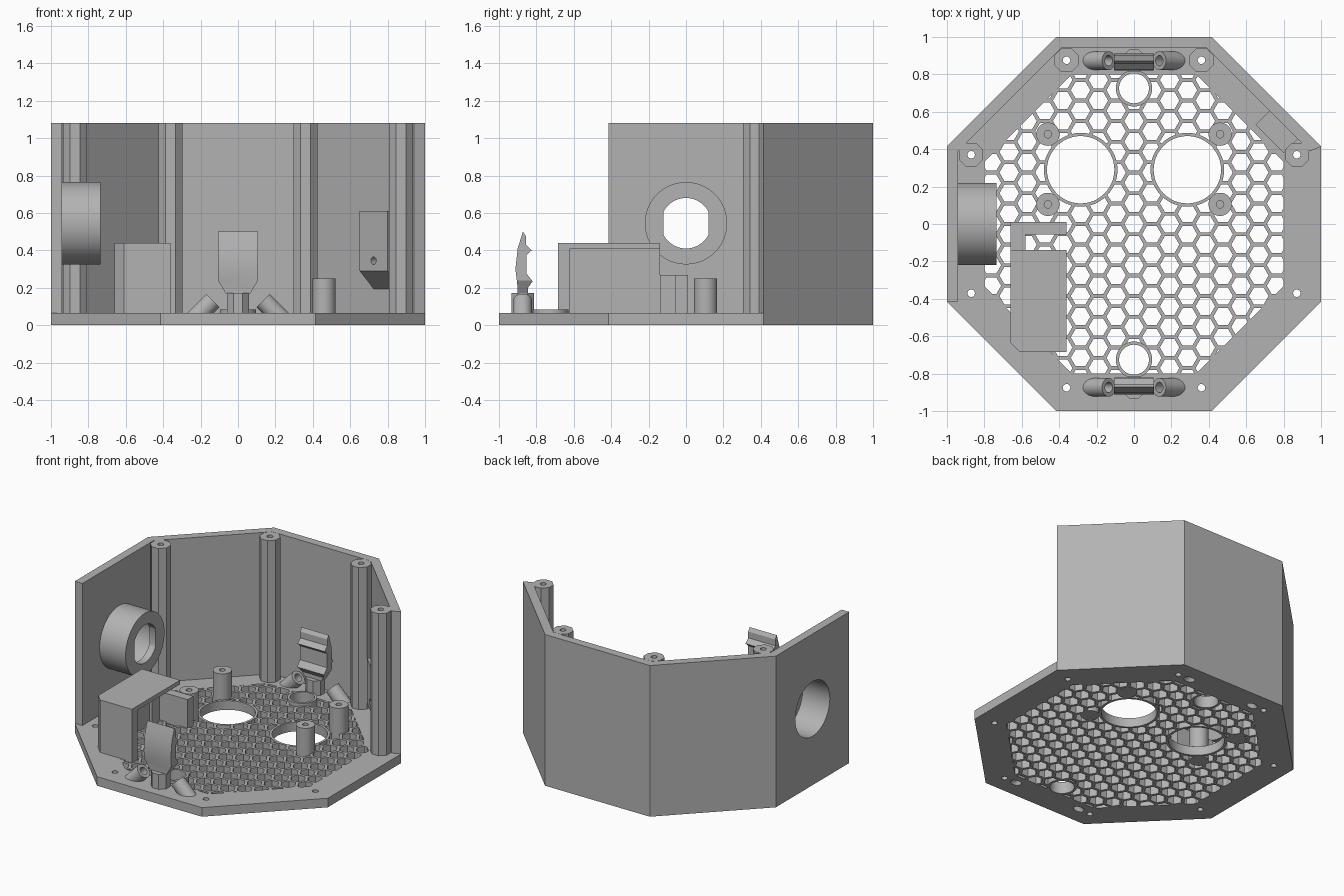
import bpy, bmesh
from math import cos, sin, pi, tan
from mathutils import Matrix, Vector

cube = bpy.data.objects.get("Cube")
if cube:
    bpy.data.objects.remove(cube, do_unlink=True)

grey = bpy.data.materials.new("mid grey plastic")
grey.use_nodes = True
grey.diffuse_color = (0.45, 0.45, 0.45, 1)
grey.node_tree.nodes["Principled BSDF"].inputs["Base Color"].default_value = (0.45, 0.45, 0.45, 1)

FLOOR, TOP = 0.065, 1.08
PLACE = {"z": lambda a, b, h: (a, b, h),
         "x": lambda a, b, h: (h, a, b),
         "y": lambda a, b, h: (a, h, b)}


def prism(name, pts, lo, hi, axis="z", matrix=None):
    """Extrude a 2D outline along an axis."""
    bm = bmesh.new()
    f = PLACE[axis]
    low = [bm.verts.new(f(a, b, lo)) for a, b in pts]
    high = [bm.verts.new(f(a, b, hi)) for a, b in pts]
    bm.faces.new(low)
    bm.faces.new(high)
    n = len(pts)
    for i in range(n):
        j = (i + 1) % n
        bm.faces.new((low[i], low[j], high[j], high[i]))
    if matrix:
        bm.transform(matrix)
    bmesh.ops.recalc_face_normals(bm, faces=bm.faces)
    me = bpy.data.meshes.new(name)
    bm.to_mesh(me)
    bm.free()
    me.materials.append(grey)
    ob = bpy.data.objects.new(name, me)
    bpy.context.collection.objects.link(ob)
    return ob


def ring(r, n=48, c=(0, 0), start=0.0):
    return [(c[0] + r * cos(start + 2 * pi * i / n), c[1] + r * sin(start + 2 * pi * i / n))
            for i in range(n)]


def octagon(apothem, c=(0, 0)):
    return ring(apothem / cos(pi / 8), 8, c, pi / 8)


def rect(a0, b0, a1, b1):
    return [(a0, b0), (a1, b0), (a1, b1), (a0, b1)]


def combine(ob, other, op="DIFFERENCE", keep=False):
    """Apply a boolean and discard the cutter."""
    mod = ob.modifiers.new("cut", "BOOLEAN")
    mod.object, mod.operation, mod.solver = other, op, "EXACT"
    bpy.context.view_layer.update()
    dg = bpy.context.evaluated_depsgraph_get()
    me = bpy.data.meshes.new_from_object(ob.evaluated_get(dg))
    ob.modifiers.clear()
    ob.data = me
    if not keep:
        bpy.data.objects.remove(other, do_unlink=True)
    return ob


# Honeycomb cutter: flat-topped cells kept inside an octagon, clear of solid features
big = [(-0.285, 0.29), (0.285, 0.29)]
small = [(0, 0.725), (0, -0.725)]
standoffs = [(sx * 0.46, y) for sx in (-1, 1) for y in (0.48, 0.105)]
pitch = 0.11
step = pitch * cos(pi / 6)
bm = bmesh.new()
for i in range(-9, 10):
    for j in range(-9, 10):
        c = Vector((i * step, (j + 0.5 * (i % 2)) * pitch))
        if c.length > 0.95:
            continue
        bmesh.ops.create_cone(bm, cap_ends=True, segments=6, radius1=0.052, radius2=0.052, depth=0.4,
                              matrix=Matrix.Translation((c.x, c.y, 0)) @ Matrix.Rotation(pi / 6, 4, "Z"))
# Turn cells so that two sides lie along x
for v in bm.verts:
    i = round(v.co.x / step)
test = min(bm.verts, key=lambda v: v.co.xy.length)
angle = (pi / 6) if abs(test.co.x) < 0.01 else 0
if angle:
    seen = list(bm.verts)
    for k in range(0, len(seen), 12):
        cell = seen[k:k + 12]
        mid = sum((v.co for v in cell), Vector()) / 12
        bmesh.ops.rotate(bm, verts=cell, cent=mid, matrix=Matrix.Rotation(angle, 3, "Z"))
me = bpy.data.meshes.new("honeycomb_cutter")
bm.to_mesh(me)
bm.free()
cells = bpy.data.objects.new("honeycomb_cutter", me)
bpy.context.collection.objects.link(cells)
combine(cells, prism("bound", octagon(0.8), -0.1, 0.15), "INTERSECT")
for spots, r in ((big, 0.197), (small, 0.097), (standoffs, 0.062)):
    for c in spots:
        combine(cells, prism("keep", ring(r, c=c), -0.5, 0.5))

# Floor plate with vents, round openings and screw holes
floor = prism("floor_plate", octagon(1), 0, FLOOR)
combine(floor, cells)
for c in big:
    combine(floor, prism("cut", ring(0.18, c=c), -1, 1))
for c in small:
    combine(floor, prism("cut", ring(0.08, c=c), -1, 1))
    rim = prism("small_hole_rim", ring(0.097, c=c), FLOOR, FLOOR + 0.02)
    combine(rim, prism("cut", ring(0.08, c=c), -1, 1))
screws = [(sx * a, sy * b) for sx in (-1, 1) for sy in (-1, 1) for a, b in ((0.36, 0.875), (0.87, 0.37))]
for c in screws:
    combine(floor, prism("cut", ring(0.02, 16, c), -1, 1))

# Enclosing wall on four sides, open at the front
ho, inn = tan(pi / 8), 0.94
hi_ = inn * ho
wall = prism("wall", [(-1, -ho), (-1, ho), (-ho, 1), (ho, 1), (1, ho), (inn, hi_),
                      (hi_, inn), (-hi_, inn), (-inn, hi_), (-inn, -ho)], FLOOR, TOP)
SZ = 0.545
combine(wall, prism("cut", ring(0.195, 64, (0, SZ)), -2, -0.8, "x"))

# Socket cup with a flat-sided hole
cup = prism("socket_cup", ring(0.22, 64, (0, SZ)), -0.95, -0.735, "x")
combine(cup, prism("cut", ring(0.195, 64, (0, SZ)), -2, -0.785, "x"))
chord = 0.12
half = (0.135 ** 2 - chord ** 2) ** 0.5
slot = prism("cut", ring(0.135, 64, (0, SZ)), -0.9, -0.6, "x")
combine(slot, prism("sides", rect(-chord, 0, chord, 2), -1, 0, "x"), "INTERSECT")
combine(cup, slot)

# Screw posts along the wall
for c in screws:
    if c[1] > 0:
        post = prism("screw_post", octagon(0.064, c), FLOOR, TOP)
        combine(post, prism("cut", ring(0.02, 16, c), -1, 2))

# Board standoffs
for c in standoffs:
    s = prism("standoff", ring(0.062, c=c), FLOOR, 0.25)
    combine(s, prism("cut", ring(0.02, 16, c), -1, 1))

# Hooked clips with angled tie tubes, front and back
hook = [(-0.9, 0.17), (-0.9, 0.2), (-0.912, 0.3), (-0.9, 0.41), (-0.872, 0.5), (-0.855, 0.475),
        (-0.855, 0.43), (-0.825, 0.4), (-0.852, 0.375), (-0.852, 0.275), (-0.82, 0.235),
        (-0.845, 0.2), (-0.845, 0.17)]
shield = [(-0.06, 0.16), (0.06, 0.16), (0.107, 0.24), (0.107, 0.6), (-0.107, 0.6), (-0.107, 0.24)]
for s in (1, -1):
    label = "front" if s > 0 else "back"
    clip = prism(label + "_clip", [(s * y, z) for y, z in hook], -0.2, 0.2, "x")
    combine(clip, prism("outline", shield, -2, 2, "y"), "INTERSECT")
    prism(label + "_clip_stem", octagon(0.06, (0, -0.873 * s)), FLOOR, 0.172)
    for sx in (-1, 1):
        # Tube axis leans outward and down through the floor
        m = Matrix.Translation((sx * 0.135, -0.873 * s, 0.132)) @ Matrix.Rotation(-sx * pi / 4, 4, "Y")
        tube = prism(label + "_tie_tube", ring(0.05, 32), -0.3, 0, matrix=m)
        combine(tube, prism("above", rect(-2, -2, 2, 2), 0.02, 1), "INTERSECT")
        bore = prism("bore", ring(0.028, 24), -0.5, 0.1, matrix=m)
        combine(tube, bore, keep=True)
        combine(floor, bore)

# Open-sided battery box: chamfered shell with a lid
plan = [(-0.66, -0.14), (-0.66, -0.635), (-0.61, -0.685), (-0.36, -0.685), (-0.36, -0.14)]
box = prism("box_shell", plan, FLOOR - 0.01, 0.44)
combine(box, prism("cut", rect(-0.6, -0.62, 0, 0), -1, 0.41))
bracket = prism("box_bracket", rect(-0.66, -0.14, -0.36, 0.01), FLOOR - 0.01, 0.268)
combine(bracket, prism("cut", rect(-0.58, -1, 0, -0.055), -1, 1))

# Wall pocket on the back left diagonal, with a sloped underside
turn = Matrix.Rotation(pi / 4, 4, "Z")
pocket = prism("wall_pocket", [(0.834, 0.29), (0.945, 0.19), (0.945, 0.61), (0.834, 0.61)],
               -0.297, -0.085, "y", turn)
combine(pocket, prism("cut", ring(0.02, 24, (-0.19, 0.345)), 0.5, 0.92, "x", turn))

# Smooth the round walls, keep edges sharp
bpy.ops.object.select_all(action="DESELECT")
for ob in bpy.context.collection.objects:
    if ob.type == "MESH" and ob.data.materials and ob.data.materials[0] == grey:
        ob.select_set(True)
        bpy.context.view_layer.objects.active = ob
bpy.ops.object.shade_smooth_by_angle(angle=pi / 7)
